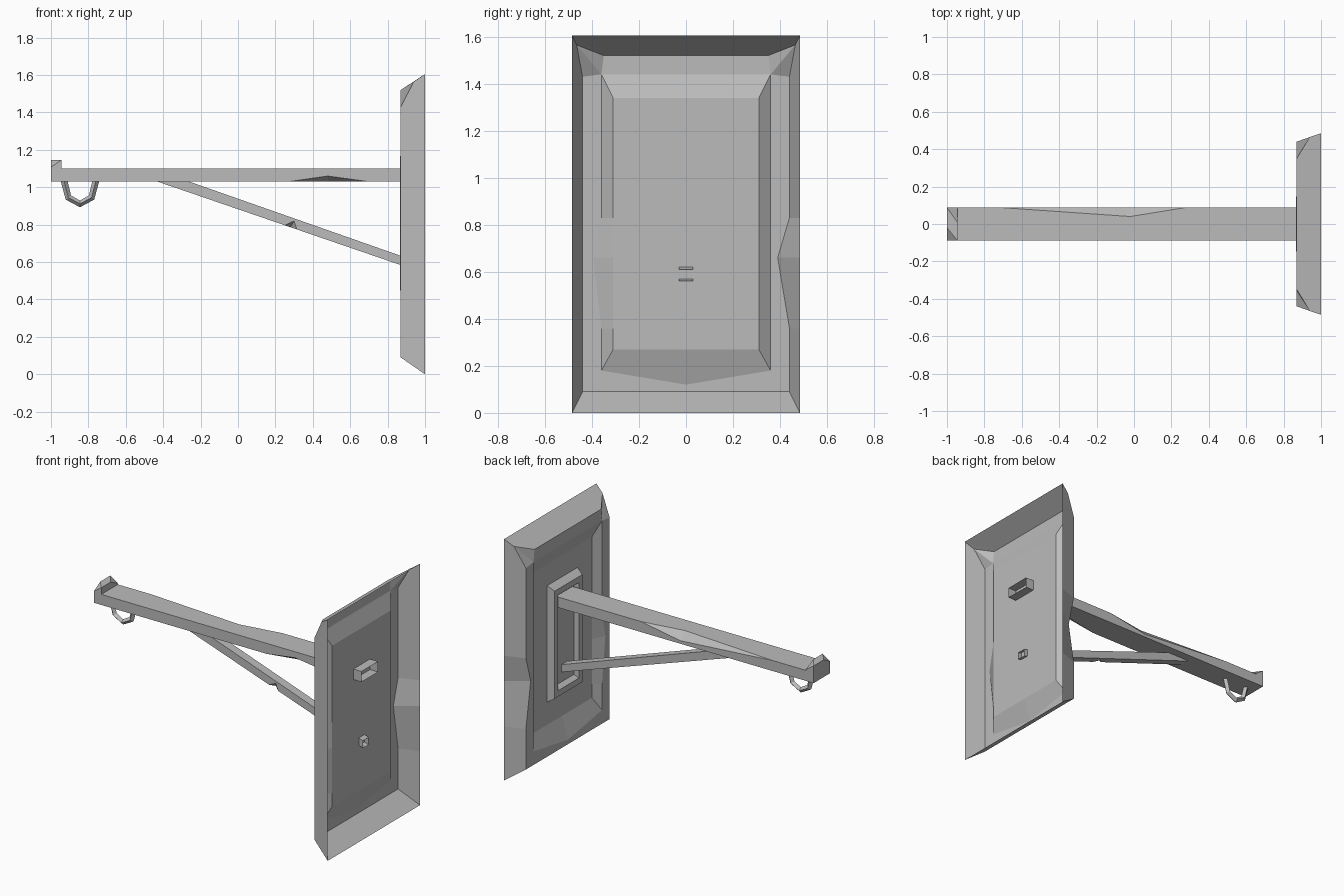
import bpy
import bmesh
from mathutils import Vector

if "Cube" in bpy.data.objects:
    bpy.data.objects.remove(bpy.data.objects["Cube"])

grey = bpy.data.materials.new("plain grey")
grey.use_nodes = True
grey.diffuse_color = (0.5, 0.5, 0.5, 1)
grey.node_tree.nodes["Principled BSDF"].inputs["Base Color"].default_value = (0.5, 0.5, 0.5, 1)


def finish(name, bm):
    mesh = bpy.data.meshes.new(name)
    bm.to_mesh(mesh)
    bm.free()
    obj = bpy.data.objects.new(name, mesh)
    bpy.context.collection.objects.link(obj)
    mesh.materials.append(grey)
    return obj


def hull(name, points):
    bm = bmesh.new()
    for p in points:
        bm.verts.new(p)
    bmesh.ops.convex_hull(bm, input=bm.verts[:])
    bmesh.ops.dissolve_limit(bm, angle_limit=0.001, verts=bm.verts[:], edges=bm.edges[:])
    bmesh.ops.recalc_face_normals(bm, faces=bm.faces[:])
    return finish(name, bm)


def chip(obj, a, b, t, s, outward):
    """Knock a notch out of the edge a-b, reaching t on one face and s on the other."""
    a, b = Vector(a), Vector(b)
    cutter = hull("chip_cutter", [a, b, t, s, (a + b) / 2 + Vector(outward)])
    cutter.hide_render = True
    mod = obj.modifiers.new("chip", 'BOOLEAN')
    mod.operation, mod.solver, mod.object = 'DIFFERENCE', 'EXACT', cutter
    bpy.context.view_layer.objects.active = obj
    bpy.ops.object.modifier_apply(modifier=mod.name)
    bpy.data.objects.remove(cutter)


def open_end(obj, x):
    """Remove the cap that faces the wall."""
    bm = bmesh.new()
    bm.from_mesh(obj.data)
    caps = [f for f in bm.faces if f.calc_center_median().x > x]
    bmesh.ops.delete(bm, geom=caps, context='FACES')
    bm.to_mesh(obj.data)
    bm.free()


def sheet(name, loops):
    """Bridge matching loops and close the last one."""
    bm = bmesh.new()
    rings = [[bm.verts.new(p) for p in loop] for loop in loops]
    n = len(rings[0])
    for r, s in zip(rings, rings[1:]):
        for i in range(n):
            j = (i + 1) % n
            bm.faces.new((r[i], s[i], s[j], r[j]))
    bm.faces.new(rings[-1])
    bmesh.ops.remove_doubles(bm, verts=bm.verts[:], dist=0.0005)
    bmesh.ops.recalc_face_normals(bm, faces=bm.faces[:])
    # the open shell faces the arm
    panel = max(bm.faces, key=lambda f: f.calc_area())
    if panel.normal.x > 0:
        bmesh.ops.reverse_faces(bm, faces=bm.faces[:])
    return finish(name, bm)


# Wall plate: hollow tray with worn corners and dented edges
def plate_loop(x, y, z0, z1, worn=False, bottom=None, right=None, left=None):
    def corner(s):
        if worn:
            return [(x, s * y, 1.43), (0.94, s * 0.465, 1.565), (x, s * 0.35, z1)]
        return [(x, s * y, z1)] * 3
    pts = [(x, -y, z0), (x, 0, bottom or z0), (x, y, z0)]
    pts += [(x, y, 0.36), (x, right or y, 0.66), (x, y, 0.83)]
    pts += corner(1) + corner(-1)[::-1]
    pts += [(x, -y, 0.83), (x, -(left or y), 0.66), (x, -y, 0.36)]
    return pts


sheet("wall_plate", [
    plate_loop(1.0, 0.485, 0.0, 1.605),
    plate_loop(0.87, 0.44, 0.09, 1.52, worn=True, right=0.39),
    plate_loop(0.87, 0.36, 0.18, 1.44, bottom=0.12, left=0.395),
    plate_loop(0.91, 0.31, 0.27, 1.34),
])


# Raised mounting frame on the recessed panel
def rect(x, y, z0, z1):
    return [(x, -y, z0), (x, y, z0), (x, y, z1), (x, -y, z1)]


sheet("mounting_frame", [
    rect(0.91, 0.16, 0.42, 1.195),
    rect(0.865, 0.145, 0.45, 1.165),
    rect(0.865, 0.11, 0.49, 1.125),
    rect(0.895, 0.1, 0.51, 1.11),
])

# Arm beam with two chips along its edges
W, LOW, TOP = 0.087, 1.03, 1.10
beam = hull("arm_beam", rect(-1.0, W, LOW, TOP) + rect(0.97, W, LOW, TOP))
chip(beam, (-0.7, W, TOP), (0.27, W, TOP), (-0.02, 0.04, TOP), (-0.02, W, 1.05), (0, 0.05, 0.05))
chip(beam, (0.27, -W, LOW), (0.7, -W, LOW), (0.48, -0.04, LOW), (0.48, -W, 1.06), (0, -0.05, -0.05))
open_end(beam, 0.96)

# Upright stop at the arm tip, two opposite corners broken off
IN, PEAK, CUT = -0.945, 1.145, 1.107
hull("arm_tip", [(x, y, TOP) for x in (-1, IN) for y in (-W, W)] + [
    (-1, -W, CUT), (-1, -0.02, PEAK), (IN, -W, PEAK),
    (IN, W, CUT), (IN, 0.01, PEAK), (-1, W, PEAK)])

# Diagonal brace
B = 0.03
brace = hull("brace", [(x, y, z) for y in (-B, B) for x, z in
                       ((-0.43, LOW), (-0.26, LOW), (0.94, 0.609), (0.94, 0.56))])
chip(brace, (0.25, -B, 0.7967), (0.315, -B, 0.7744), (0.28, 0.0, 0.7864), (0.3, -B, 0.82), (0, -0.02, -0.02))
open_end(brace, 0.93)

# Hanging hook under the tip
curve = bpy.data.curves.new("hook", 'CURVE')
curve.dimensions = '3D'
curve.bevel_depth = 0.018
curve.bevel_resolution = 0
path = [(-0.93, 1.035), (-0.907, 0.945), (-0.845, 0.911), (-0.783, 0.945), (-0.76, 1.035)]
spline = curve.splines.new('POLY')
spline.points.add(len(path) - 1)
for point, (x, z) in zip(spline.points, path):
    point.co = (x, 0, z, 1)
spline.use_smooth = False
curve.materials.append(grey)
bpy.context.collection.objects.link(bpy.data.objects.new("hook", curve))
